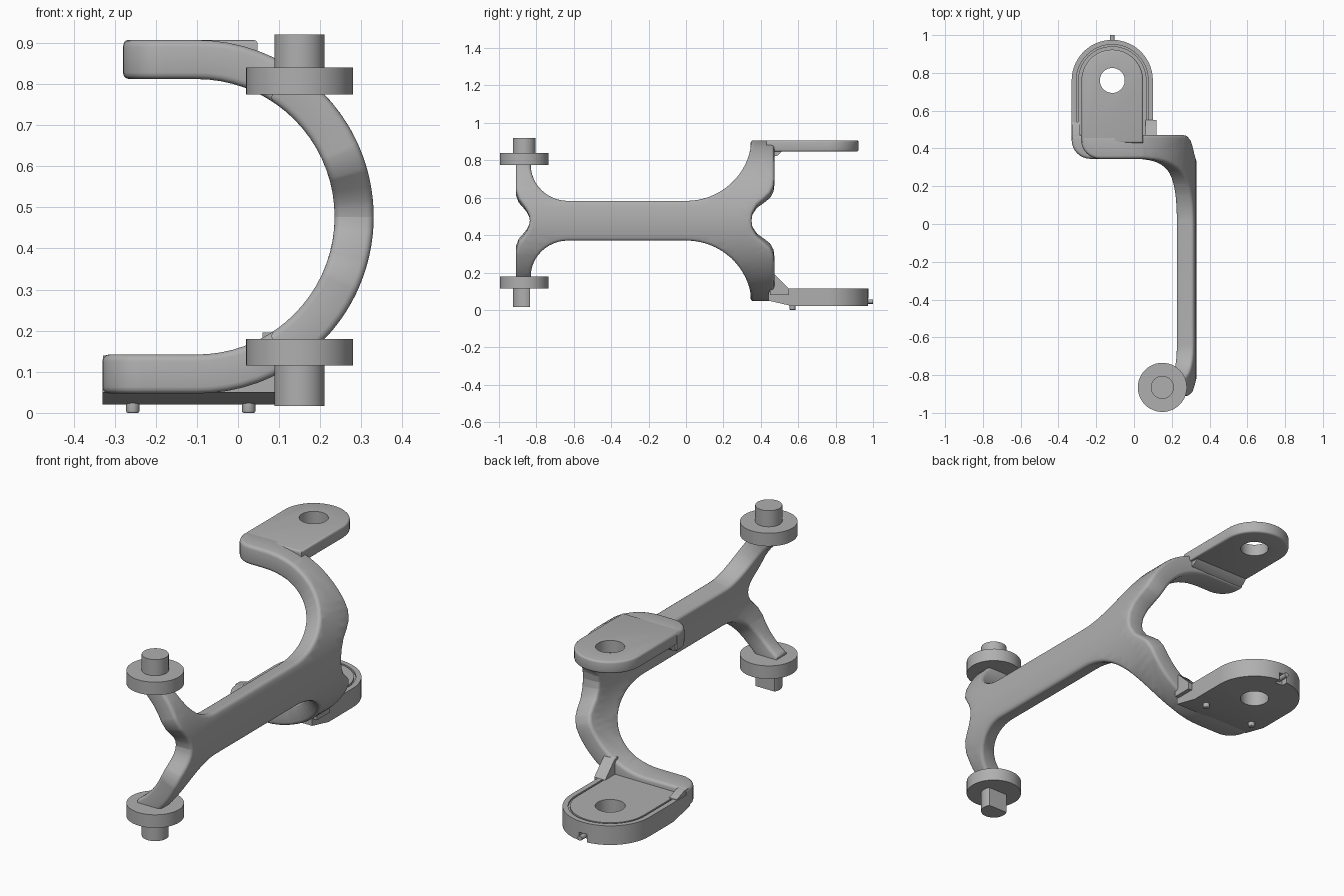
import bpy, bmesh
from math import sin, cos, asin, pi
from mathutils import Vector

if "Cube" in bpy.data.objects:
    bpy.data.objects.remove(bpy.data.objects["Cube"], do_unlink=True)

GREY = (0.43, 0.43, 0.43, 1)
grey = bpy.data.materials.new("plain_grey")
grey.use_nodes = True
grey.diffuse_color = GREY
grey.node_tree.nodes["Principled BSDF"].inputs["Base Color"].default_value = GREY

# placements of a profile (a, b) extruded along h
along_z = lambda a, b, h: (a, b, h)
along_x = lambda a, b, h: (h, a, b)
along_y = lambda a, b, h: (a, h, b)
parts = []


def prism(name, pts, lo, hi, place=along_z, bevel=0, cuts=(), trim=None):
    """Extrude a closed profile, optionally round its rims, slice it and place it."""
    bm = bmesh.new()
    low = [bm.verts.new((a, b, lo)) for a, b in pts]
    top = [bm.verts.new((a, b, hi)) for a, b in pts]
    n = len(pts)
    bm.faces.new(low[::-1])
    bm.faces.new(top)
    for i in range(n):
        j = (i + 1) % n
        bm.faces.new((low[i], low[j], top[j], top[i]))
    bmesh.ops.recalc_face_normals(bm, faces=bm.faces)
    if bevel:
        rims = [e for e in bm.edges if abs(e.verts[0].co.z - e.verts[1].co.z) < 1e-6]
        bmesh.ops.bevel(bm, geom=rims, offset=bevel, segments=3, profile=0.5,
                        affect='EDGES', clamp_overlap=False)
    if cuts:
        bmesh.ops.triangulate(bm, faces=[f for f in bm.faces if len(f.verts) > 4])
    for c in cuts:
        bmesh.ops.bisect_plane(bm, geom=bm.verts[:] + bm.edges[:] + bm.faces[:],
                               plane_co=(0, c, 0), plane_no=(0, 1, 0))
    if trim:
        cut = bmesh.ops.bisect_plane(bm, geom=bm.verts[:] + bm.edges[:] + bm.faces[:],
                                     plane_co=trim[0], plane_no=trim[1], clear_outer=True)
        rim = [e for e in cut["geom_cut"] if isinstance(e, bmesh.types.BMEdge)]
        bmesh.ops.edgeloop_fill(bm, edges=rim)
    for v in bm.verts:
        v.co = Vector(place(*v.co))
    bmesh.ops.recalc_face_normals(bm, faces=bm.faces)
    mesh = bpy.data.meshes.new(name)
    bm.to_mesh(mesh)
    bm.free()
    ob = bpy.data.objects.new(name, mesh)
    bpy.context.collection.objects.link(ob)
    mesh.materials.append(grey)
    parts.append(ob)
    return ob


def carve(ob, cutter):
    """Subtract the cutter from the part and discard it."""
    parts.remove(cutter)
    cutter.hide_render = True
    mod = ob.modifiers.new("cut", 'BOOLEAN')
    mod.operation, mod.solver, mod.object = 'DIFFERENCE', 'EXACT', cutter
    bpy.context.view_layer.objects.active = ob
    bpy.ops.object.modifier_apply(modifier=mod.name)
    bpy.data.objects.remove(cutter, do_unlink=True)


def circle(x, y, r, n=40):
    return [(x + r * cos(2 * pi * i / n), y + r * sin(2 * pi * i / n)) for i in range(n)]


def box(a0, a1, b0, b1):
    return [(a0, b0), (a1, b0), (a1, b1), (a0, b1)]


HX, HY = -0.115, 0.76          # bearing hole axis


def tongue(r, y0):
    """Plate outline with a round rear end about the bearing axis."""
    arc = [(HX + r * cos(pi * i / 28), HY + r * sin(pi * i / 28)) for i in range(29)]
    return [(HX - r, y0), (HX + r, y0)] + arc


# Forked frame: a flat side outline wrapped round a C-shaped bend
CX, CZ, RM, HALF = -0.10, 0.477, 0.3825, 0.0475
QUARTER = RM * pi / 2


def wrap(y, u, t):
    if abs(u) <= QUARTER:
        return (CX + (RM + t) * cos(u / RM), y, CZ + (RM + t) * sin(u / RM))
    side = 1 if u > 0 else -1
    return (CX - (abs(u) - QUARTER), y, CZ + side * (RM + t))


def half_outline(end):
    """Upper half of the side outline, from rear notch to front notch."""
    arc_len = lambda h: RM * asin(h / (RM + HALF))
    rear = [(.35, 0), (.355, .04), (.38, .085), (.42, .12), (.45, .15), (.468, .19), (.472, .23)]
    front = [(-.91, .17), (-.895, .12), (-.87, .085), (-.85, .055), (-.838, .025), (-.835, 0)]
    pts = [(y, arc_len(h)) for y, h in rear] + [(.472, end)]
    for i in range(9):         # rounded corner of the arm
        f = pi / 2 * i / 8
        pts.append((.445 - .1 * sin(f), end - .1 + .1 * cos(f)))
    for i in range(16):        # rear flare
        f = 1.40 * (1 - i / 15)
        pts.append((.35 * sin(f), arc_len(.46 - .35 * cos(f))))
    for i in range(13):        # front flare
        f = pi / 2 * i / 12
        pts.append((-.63 - .2 * sin(f), arc_len(.31 - .2 * cos(f))))
    pts += [(-.83, .39), (-.91, .39)]
    return pts + [(y, arc_len(h)) for y, h in front]


upper = half_outline(QUARTER + .18)
lower = [(y, -u) for y, u in half_outline(QUARTER + .23)]
outline = upper + lower[-2:0:-1]
prism("forked_frame", outline, -HALF, HALF, wrap, bevel=0.016,
      cuts=[QUARTER * i / 18 for i in range(-18, 19)])

# Upper bearing plate
plate = prism("upper_plate", tongue(.163, .43), .847, .907, bevel=.01)
carve(plate, prism("cutter", circle(HX, HY, .066), .8, 1))
prism("upper_plate_step", [(.45, .815), (.45, .855), (.52, .855), (.49, .825)],
      -.27, .035, along_x)

# Lower bearing plate with sloped front underside and an inset panel
low_plate = prism("lower_plate", tongue(.215, .44), .02, .115,
                  trim=((0, .57, .02), (0, -.03, -.13)))
carve(low_plate, prism("cutter", tongue(.190, .40), .107, .2))
carve(low_plate, prism("cutter", circle(HX, HY, .068), 0, .2))
carve(low_plate, prism("cutter", box(HX - .022, HX + .022, .01, .06), .94, 1.1, along_y))
panel = prism("lower_panel", tongue(.181, .44), .1, .115)
carve(panel, prism("cutter", circle(HX, HY, .068), 0, .2))
prism("locating_pin", circle(HX, .045, .012, 16), .92, 1.0, along_y)
for side, x in (("left", .026), ("right", -.256)):
    prism(side + "_foot_peg", circle(x, .57, .016, 20), 0, .04, bevel=.004)

# Gusset and ramp joining the lower plate to the arm
prism("gusset", [(.45, .195), (.45, .08), (.55, .08), (.55, .115), (.475, .19)],
      .06, .12, along_x)
prism("side_ramp", [(.45, .14), (.45, .1), (.54, .1), (.54, .118), (.48, .14)],
      -.328, -.285, along_x)

# Front collars and pivot pins; the lower pin has a flat
PX, PY = 0.15, -0.865
for name, z0, z1 in (("upper", .775, .84), ("lower", .115, .18)):
    prism(name + "_collar", circle(PX, PY, .13, 48), z0, z1)
prism("upper_pin", circle(PX, PY, .061), .83, .92)
flat_pin = prism("lower_pin", circle(PX, PY, .061), .017, .125)
carve(flat_pin, prism("cutter", box(0, .3, PY + .03, -.7), 0, .115))

# Smooth shading with crisp edges
bpy.ops.object.select_all(action='DESELECT')
for ob in parts:
    ob.select_set(True)
bpy.context.view_layer.objects.active = parts[0]
bpy.ops.object.shade_smooth_by_angle(angle=0.6)
